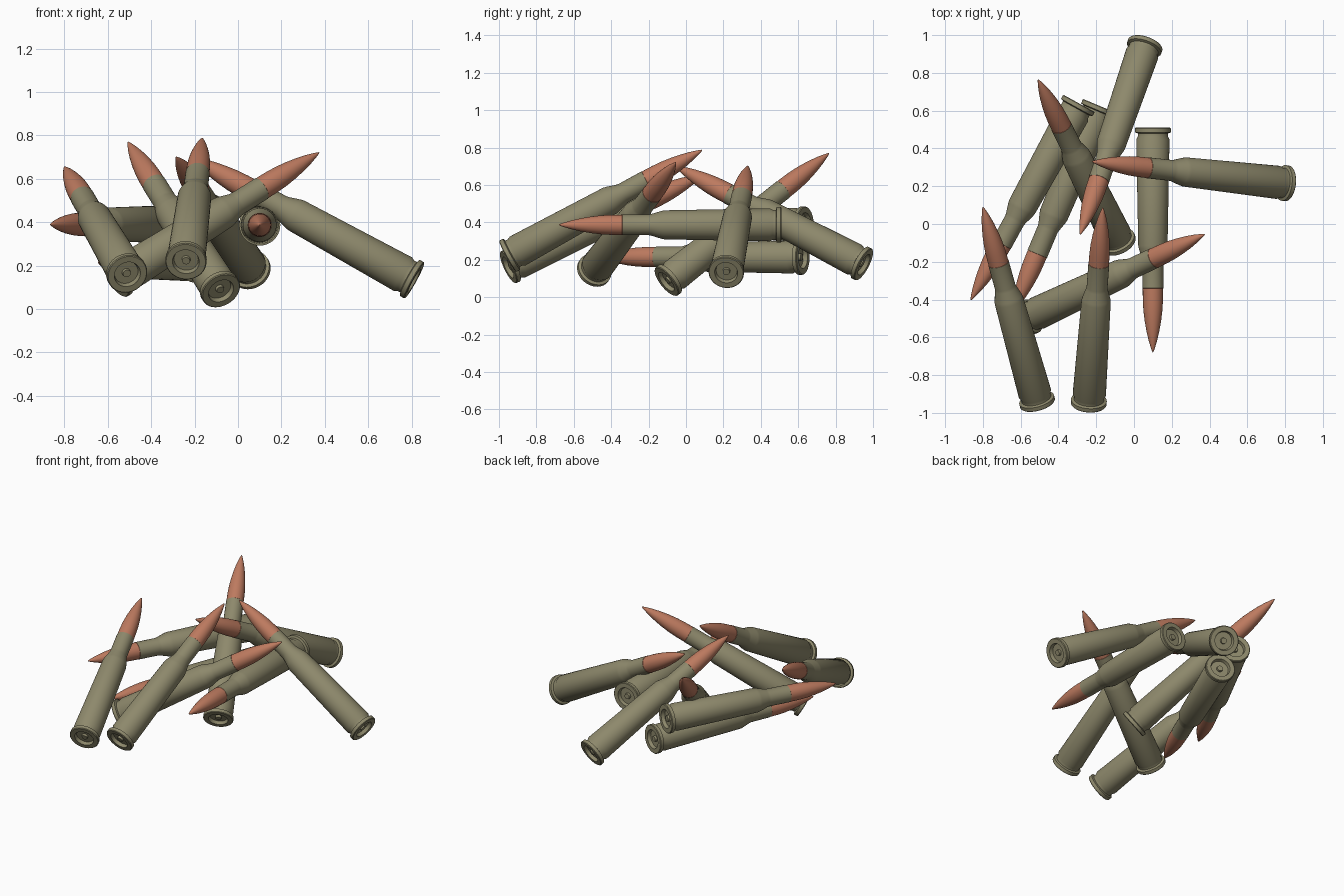
import bpy, bmesh, math
from mathutils import Vector

if "Cube" in bpy.data.objects:
    bpy.data.objects.remove(bpy.data.objects["Cube"])

LENGTH = 1.19
CASE_END = 0.85
SIDES = 40

# (radius, distance from base): primer, recessed base, rim, groove, body, shoulder, neck, bullet
PROFILE = [(0, 0.008), (0.018, 0.008), (0.020, 0.022), (0.056, 0.022), (0.062, 0.0), (0.091, 0.0),
           (0.095, 0.004), (0.095, 0.025), (0.080, 0.030), (0.080, 0.046), (0.088, 0.062),
           (0.0775, 0.625), (0.074, 0.642), (0.058, 0.695), (0.0555, 0.71), (0.0555, 0.85),
           (0.054, 0.851), (0.0535, 0.91), (0.0505, 0.965), (0.044, 1.02), (0.0345, 1.075),
           (0.023, 1.125), (0.011, 1.165), (0.004, 1.185), (0, 1.19)]

# base centre and tip of each cartridge in the pile
PLACES = [((-0.51, -0.95, 0.16), (-0.80, 0.09, 0.655)),
          ((-0.24, -0.95, 0.22), (-0.165, 0.083, 0.785)),
          ((0.10, 0.51, 0.387), (0.10, -0.68, 0.387)),
          ((0.81, 0.215, 0.133), (-0.22, 0.33, 0.70)),
          ((0.06, 0.95, 0.175), (-0.285, -0.055, 0.70)),
          ((-0.078, -0.105, 0.083), (-0.508, 0.765, 0.77)),
          ((-0.56, -0.495, 0.138), (0.373, -0.055, 0.72)),
          ((-0.293, 0.635, 0.39), (-0.863, -0.40, 0.39)),
          ((-0.183, 0.624, 0.215), (-0.643, -0.47, 0.215))]


def material(name, colour):
    m = bpy.data.materials.new(name)
    m.diffuse_color = (*colour, 1)
    m.use_nodes = True
    m.node_tree.nodes["Principled BSDF"].inputs["Base Color"].default_value = m.diffuse_color
    return m


def cartridge_mesh():
    bm = bmesh.new()
    rings = []
    for r, z in PROFILE:
        if r == 0:
            rings.append([bm.verts.new((0, 0, z))] * SIDES)
        else:
            rings.append([bm.verts.new((r * math.cos(math.tau * i / SIDES),
                                        r * math.sin(math.tau * i / SIDES), z))
                          for i in range(SIDES)])
    for a, b in zip(rings, rings[1:]):
        for i in range(SIDES):
            j = (i + 1) % SIDES
            quad = list(dict.fromkeys((a[i], a[j], b[j], b[i])))
            f = bm.faces.new(quad)
            # bullet faces lie beyond the end of the case
            f.material_index = int(f.calc_center_median().z > CASE_END)
    bmesh.ops.recalc_face_normals(bm, faces=bm.faces)
    me = bpy.data.meshes.new("cartridge")
    bm.to_mesh(me)
    bm.free()
    me.materials.append(material("olive brass", (0.27, 0.25, 0.15)))
    me.materials.append(material("copper", (0.51, 0.195, 0.115)))
    return me


# Shared cartridge, laid along each base-to-tip line
mesh = cartridge_mesh()
for n, (base, tip) in enumerate(PLACES, 1):
    base, tip = Vector(base), Vector(tip)
    axis = (tip - base).normalized()
    ob = bpy.data.objects.new(f"cartridge_{n}", mesh)
    bpy.context.collection.objects.link(ob)
    ob.location = (base + tip) / 2 - axis * LENGTH / 2
    ob.rotation_euler = axis.to_track_quat('Z', 'Y').to_euler()
    if n == 1:
        bpy.context.view_layer.objects.active = ob
        ob.select_set(True)
        bpy.ops.object.shade_smooth_by_angle(angle=math.radians(30))
